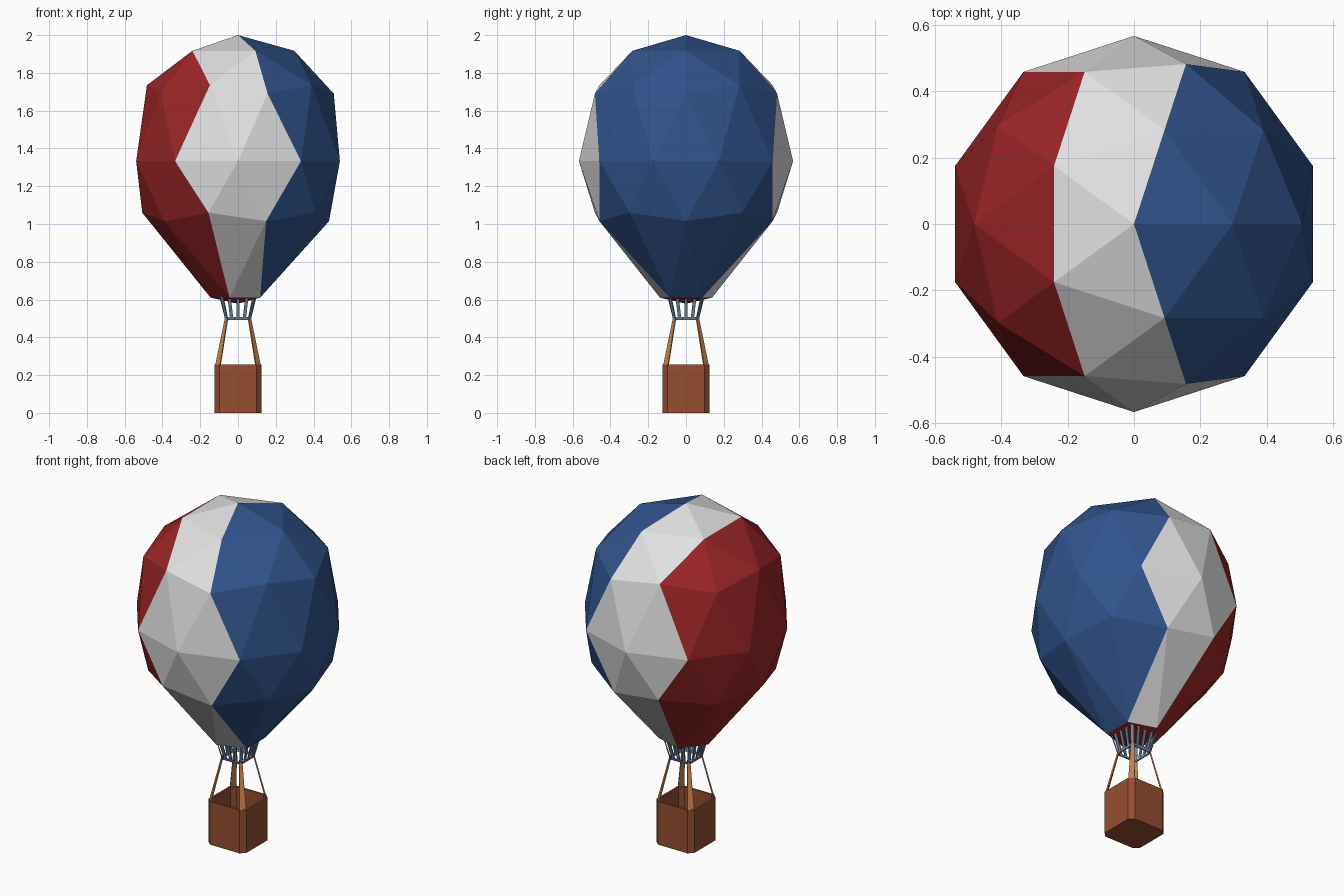
import bpy, bmesh, math
from mathutils import Vector, Matrix

if "Cube" in bpy.data.objects:
    bpy.data.objects.remove(bpy.data.objects["Cube"])


def mat(name, r, g, b):
    lin = [((c / 255 + 0.055) / 1.055) ** 2.4 for c in (r, g, b)]
    m = bpy.data.materials.new(name)
    m.diffuse_color = (*lin, 1)
    m.use_nodes = True
    m.node_tree.nodes["Principled BSDF"].inputs["Base Color"].default_value = m.diffuse_color
    return m


RED = mat("red cloth", 156, 37, 39)
WHITE = mat("white cloth", 225, 225, 225)
BLUE = mat("blue cloth", 48, 83, 140)
BROWN = mat("basket brown", 150, 78, 48)
TAN = mat("strap tan", 196, 128, 76)
SLATE = mat("slate metal", 112, 134, 160)


def finish(name, bm, *mats):
    bmesh.ops.recalc_face_normals(bm, faces=bm.faces)
    me = bpy.data.meshes.new(name)
    bm.to_mesh(me)
    bm.free()
    for m in mats:
        me.materials.append(m)
    ob = bpy.data.objects.new(name, me)
    bpy.context.collection.objects.link(ob)


# Chamfered-square outline with half-width h and corner cut c
def outline(bm, h, c, z):
    k = h - c
    pts = [(h, -k), (h, k), (k, h), (-k, h), (-h, k), (-h, -k), (-k, -h), (k, -h)]
    return [bm.verts.new((x, y, z)) for x, y in pts]


def bridge(bm, a, b):
    n = len(a)
    for i in range(n):
        j = (i + 1) % n
        bm.faces.new((a[i], a[j], b[j], b[i]))


# Tapered flat bar from p to q; width runs along direction t
def bar(bm, p, q, t, w0, w1, thick, turn):
    p, q, t = Vector(p), Vector(q), Vector(t).normalized()
    n = t.cross(q - p).normalized() * thick / 2
    R = Matrix.Rotation(turn, 3, 'Z')
    ends = []
    for e, w in ((p, w0 / 2), (q, w1 / 2)):
        ends.append([bm.verts.new(R @ (e + t * w * s + n * d))
                     for s, d in ((-1, -1), (1, -1), (1, 1), (-1, 1))])
        bm.faces.new(ends[-1])
    bridge(bm, *ends)


# Envelope: low-poly sphere, each ring moved to its own height and radius
bm = bmesh.new()
bmesh.ops.create_icosphere(bm, subdivisions=2, radius=1)
RINGS = [(1, 0, 2.0), (.851, .298, 1.917), (.526, .482, 1.735), (.447, .507, 1.69),
         (0, .567, 1.333), (-.447, .507, 1.06), (-.526, .482, 1.015),
         (-.851, .145, .61), (-1, 0, .578)]
for v in bm.verts:
    _, r, z = min(RINGS, key=lambda k: abs(k[0] - v.co.z))
    a = math.atan2(v.co.y, v.co.x)
    v.co = (r * math.cos(a), r * math.sin(a), z)
for f in bm.faces:
    c = f.calc_center_median()
    if c.z < .62 or c.x < -.18:
        f.material_index = 0
    elif c.x > .18 or (c.z > 1.9 and c.x > .1):
        f.material_index = 2
    else:
        f.material_index = 1
finish("envelope", bm, RED, WHITE, BLUE)

# Basket: open chamfered box with thin walls
bm = bmesh.new()
loops = [outline(bm, *a) for a in ((.124, .027, 0), (.124, .027, .255),
                                   (.112, .024, .255), (.112, .024, .015))]
for a, b in zip(loops, loops[1:]):
    bridge(bm, a, b)
bm.faces.new(loops[0])
bm.faces.new(loops[-1])
finish("basket", bm, BROWN)

# Straps at the four corners
bm = bmesh.new()
for i in range(4):
    bar(bm, (.108, .108, .24), (.06, .06, .505), (-1, 1, 0), .036, .018, .007, i * math.pi / 2)
finish("straps", bm, TAN)

# Collar: lower ring with slats flaring up to the envelope
bm = bmesh.new()
loops = [outline(bm, *a) for a in ((.067, .014, .493), (.071, .015, .508),
                                   (.065, .014, .508), (.061, .013, .493))]
for i in range(4):
    bridge(bm, loops[i], loops[(i + 1) % 4])
    turn = i * math.pi / 2
    bar(bm, (.060, .060, .495), (.087, .087, .625), (-1, 1, 0), .018, .018, .006, turn)
    for u in (-1, 0, 1):
        bar(bm, (.065, u * .033, .495), (.097, u * .048, .622), (0, 1, 0), .017, .017, .006, turn)
finish("collar", bm, SLATE)
